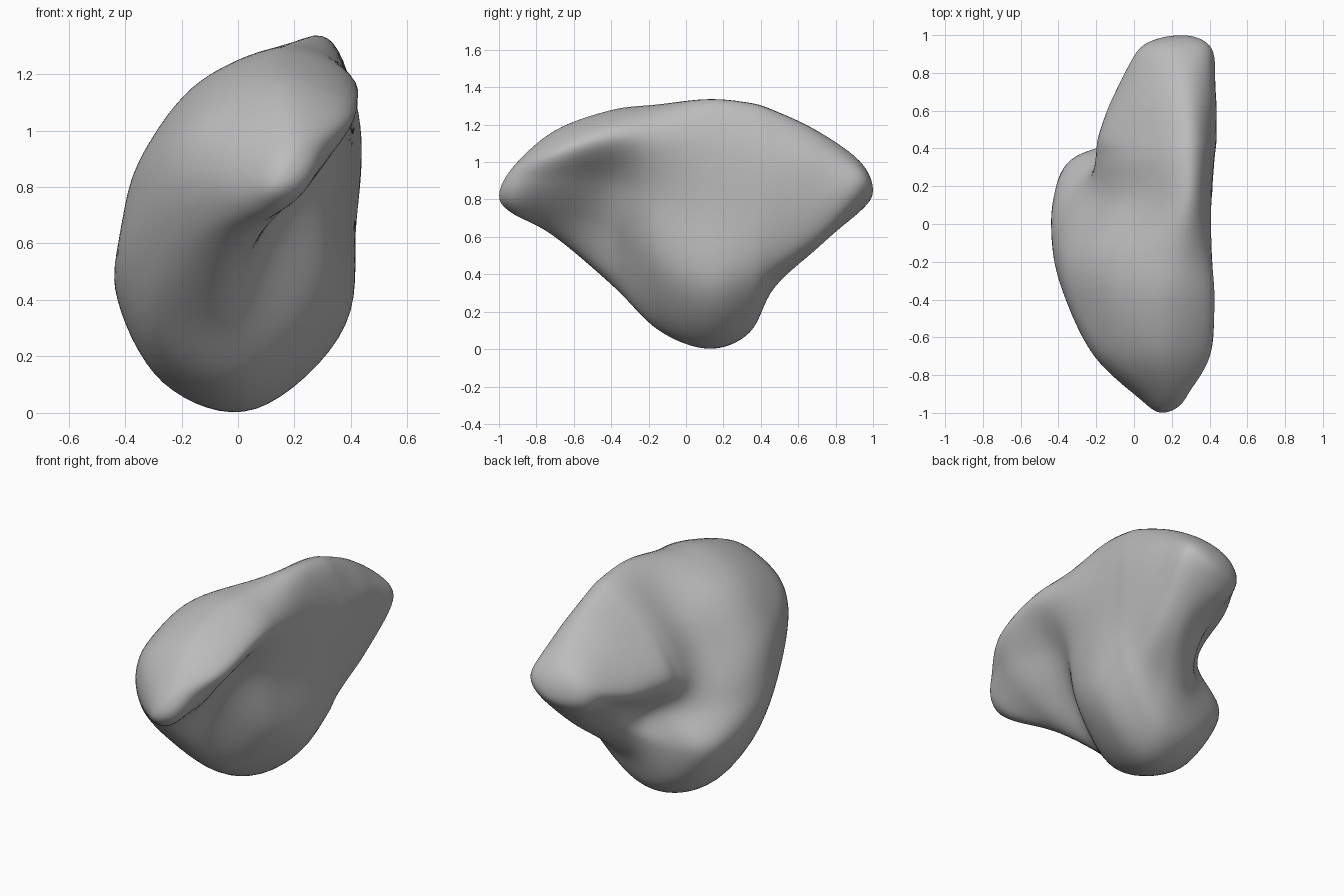
import bpy, bmesh, math
from mathutils import Vector

cube = bpy.data.objects.get("Cube")
if cube:
    bpy.data.objects.remove(cube, do_unlink=True)

# Cross-sections (x, z) at stations along y: top, down the +x side, bottom,
# then up the -x side over the lower ridge, the valley and the rear lobe
SECTIONS = {
    -0.70: [(.18, 1.17), (.40, 1.06), (.32, .90), (.18, .74), (.01, .61),
            (-.12, .62), (-.19, .72), (-.21, .86), (-.16, 1.0), (-.02, 1.11)],
    -0.40: [(.18, 1.28), (.43, 1.14), (.24, .89), (.11, .65), (-.04, .37),
            (-.24, .38), (-.34, .55), (-.36, .74), (-.31, .94), (-.12, 1.17)],
    -0.15: [(.22, 1.31), (.41, 1.15), (.34, .82), (.29, .42), (.02, .11),
            (-.28, .20), (-.42, .46), (-.41, .68), (-.33, .90), (-.12, 1.17)],
    0.12: [(.27, 1.34), (.40, 1.15), (.40, .75), (.38, .31), (.06, .01),
           (-.26, .10), (-.43, .43), (-.34, .65), (-.20, .86), (-.03, 1.10)],
    0.34: [(.28, 1.32), (.41, 1.13), (.42, .75), (.37, .37), (.10, .10),
           (-.16, .15), (-.34, .40), (-.18, .61), (-.20, .83), (-.02, 1.10)],
    0.47: [(.28, 1.28), (.42, 1.09), (.43, .78), (.36, .46), (.18, .34),
           (.04, .34), (-.04, .44), (-.03, .60), (-.19, .83), (-.02, 1.07)],
    0.70: [(.27, 1.17), (.41, 1.05), (.43, .83), (.38, .62), (.27, .54),
           (.16, .56), (.07, .63), (-.01, .72), (-.10, .84), (.05, 1.05)],
}
FRONT_TIP = Vector((.15, -1, .82))
REAR_TIP = Vector((.25, 1, .85))
STEPS = 8


def spline(a, b, c, d, t):
    """Smooth curve from b to c with neighbours a and d."""
    return b + (c - a) * (t / 2) + (a * 2 - b * 5 + c * 4 - d) * (t * t / 2) \
        + (b * 3 - a - c * 3 + d) * (t ** 3 / 2)


def smooth_ring(points):
    n = len(points)
    return [spline(*(points[(i + k) % n] for k in (-1, 0, 1, 2)), s / STEPS)
            for i in range(n) for s in range(STEPS)]


def oval_ring(x, y, z, width, height, lean, count):
    angles = [math.tau * i / count for i in range(count)]
    return [Vector((x + width * math.sin(a) + lean * math.cos(a), y, z + height * math.cos(a)))
            for a in angles]


def half_turn(ring):
    half = len(ring) // 2
    return ring[half:] + ring[:half]


# Main sections, an oval near each tip, and mirrored rings beyond to round the tips
rings = [smooth_ring([Vector((x, y, z)) for x, z in pts]) for y, pts in SECTIONS.items()]
count = len(rings[0])
front = oval_ring(.15, -.92, .85, .12, .13, .04, count)
rear = oval_ring(.22, .93, .87, .19, .135, .03, count)
rings = [half_turn(front), [FRONT_TIP] * count, front] + rings \
    + [rear, [REAR_TIP] * count, half_turn(rear)]

bm = bmesh.new()
loft = []
for i in range(1, len(rings) - 2):
    for s in range(STEPS):
        loft.append([bm.verts.new(spline(*p, s / STEPS)) for p in zip(*rings[i - 1:i + 3])])
loft.append([bm.verts.new(p) for p in rings[-2]])
for low, high in zip(loft, loft[1:]):
    for j in range(count):
        k = (j + 1) % count
        bm.faces.new((low[j], low[k], high[k], high[j]))
bmesh.ops.remove_doubles(bm, verts=bm.verts, dist=0.0005)
bmesh.ops.recalc_face_normals(bm, faces=bm.faces)
for face in bm.faces:
    face.smooth = True

# Body
mesh = bpy.data.meshes.new("lobed_body")
bm.to_mesh(mesh)
bm.free()
body = bpy.data.objects.new("lobed_body", mesh)
bpy.context.collection.objects.link(body)

# Soften the lofted skin a little
relax = body.modifiers.new("relax", 'SMOOTH')
relax.factor = 0.5
relax.iterations = 5

# Plain grey finish
grey = bpy.data.materials.new("plain_grey")
grey.use_nodes = True
color = (0.5, 0.5, 0.5, 1)
grey.diffuse_color = color
grey.node_tree.nodes["Principled BSDF"].inputs["Base Color"].default_value = color
mesh.materials.append(grey)
